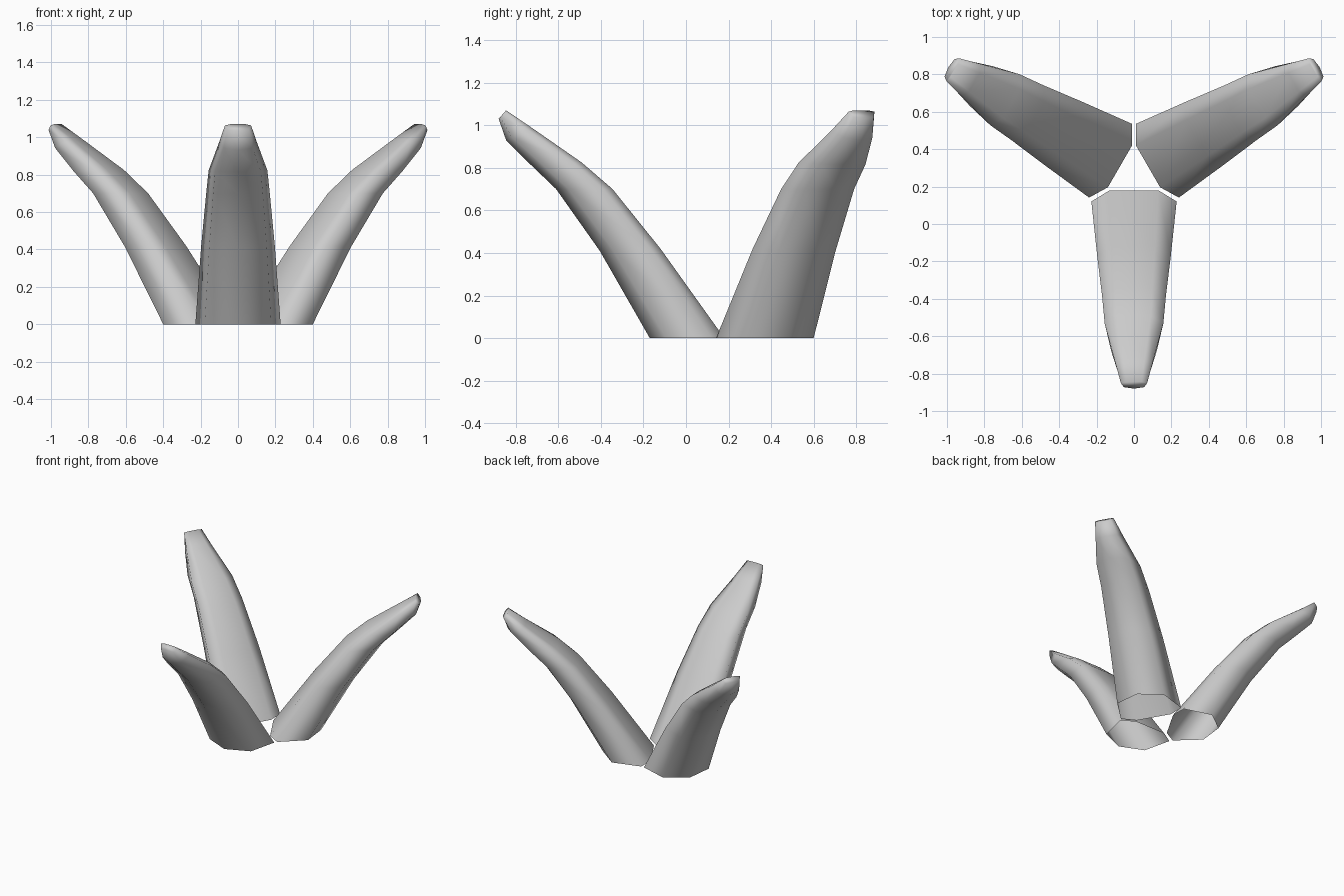
import bpy, bmesh
from math import radians
from mathutils import Matrix, Vector

if "Cube" in bpy.data.objects:
    bpy.data.objects.remove(bpy.data.objects["Cube"])

# Seven-sided leaf section: (fraction of half width, 0 = inner side .. 1 = outer side)
SECTION = [(0.57, 0), (1, 0.17), (0.78, 0.78), (0, 1),
           (-0.78, 0.78), (-1, 0.17), (-0.57, 0)]

# Stations from base to tip: inner (y, z), outer (y, z), half width
STATIONS = [
    ((0.18, 0.0), (-0.17, 0.0), 0.228),
    ((-0.12, 0.42), (-0.405, 0.41), 0.197),
    ((-0.345, 0.70), (-0.61, 0.70), 0.17),
    ((-0.49, 0.825), (-0.73, 0.815), 0.157),
    ((-0.72, 0.985), (-0.845, 0.93), 0.10),
    ((-0.845, 1.07), (-0.88, 1.03), 0.07),
]
CENTRE = Vector((0, 0.266, 0))


def make_leaf(name, angle):
    bm = bmesh.new()
    rings = []
    for inner, outer, width in STATIONS:
        rings.append([bm.verts.new((u * width,
                                    inner[0] + (outer[0] - inner[0]) * t,
                                    inner[1] + (outer[1] - inner[1]) * t))
                      for u, t in SECTION])
    n = len(SECTION)
    for a, b in zip(rings, rings[1:]):
        for i in range(n):
            j = (i + 1) % n
            bm.faces.new((a[i], a[j], b[j], b[i]))
    # Closed tip; the base stays open
    bm.faces.new(rings[-1])
    bmesh.ops.recalc_face_normals(bm, faces=bm.faces)
    # Make sure the outermost wall faces outward
    wall = min(bm.faces, key=lambda f: f.calc_center_median().z + f.calc_center_median().y)
    if wall.normal.y > 0:
        bmesh.ops.reverse_faces(bm, faces=bm.faces)
    for f in bm.faces:
        f.smooth = True
    turn = Matrix.Translation(CENTRE) @ Matrix.Rotation(radians(angle), 4, 'Z') @ Matrix.Translation(-CENTRE)
    bm.transform(turn)
    mesh = bpy.data.meshes.new(name)
    bm.to_mesh(mesh)
    bm.free()
    bpy.context.collection.objects.link(bpy.data.objects.new(name, mesh))


# Three leaves fanned around a shared centre
for name, angle in (("front_leaf", 0), ("right_leaf", 120), ("left_leaf", 240)):
    make_leaf(name, angle)
